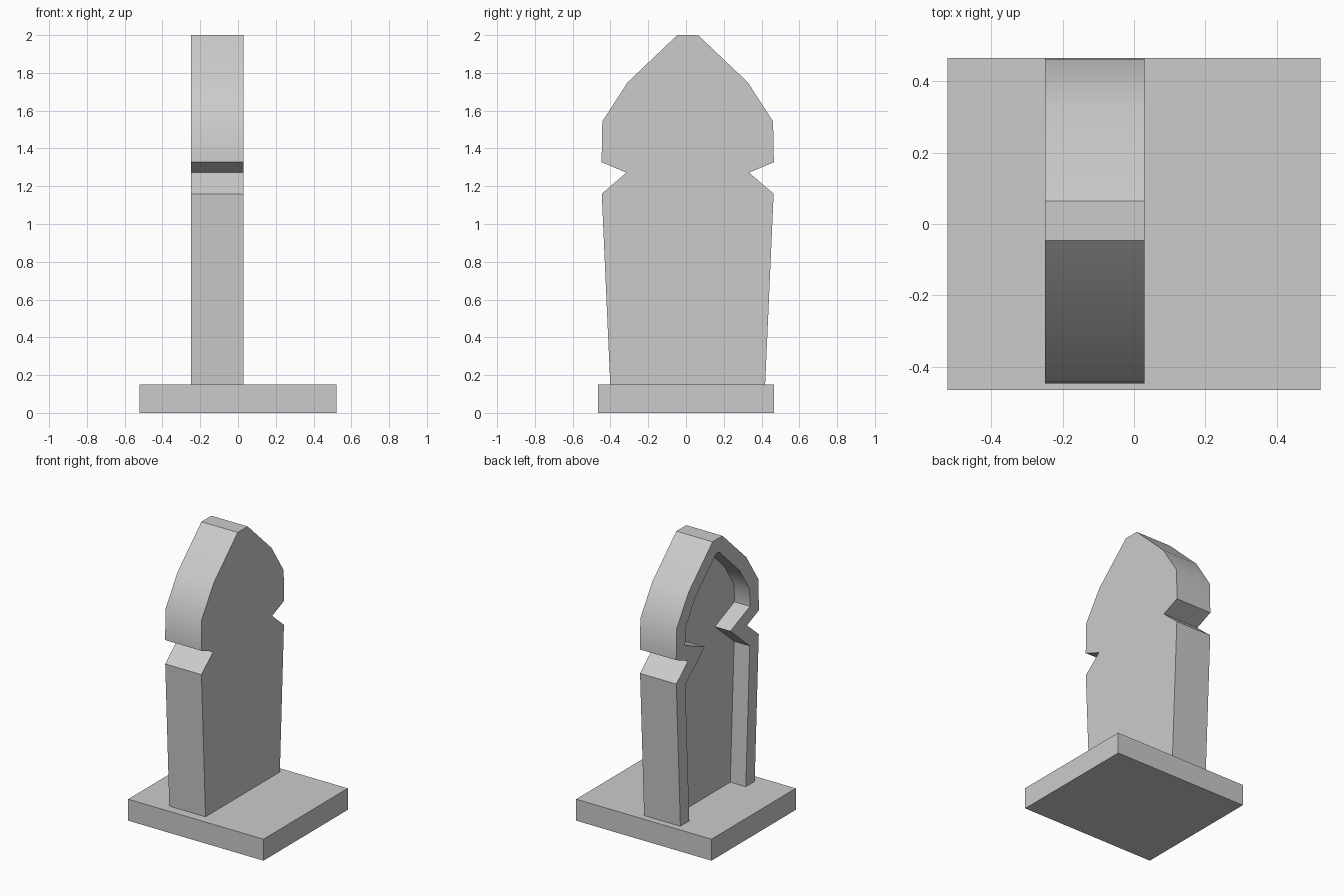
import bpy, bmesh, math
from mathutils import Vector

if "Cube" in bpy.data.objects:
    bpy.data.objects.remove(bpy.data.objects["Cube"])

X_OPEN, X_RECESS, X_BACK = -0.25, -0.13, 0.03
Y_MID, RIM = 0.009, 0.098

# half outline of the arch (distance from its middle, height), bottom to top
HALF = [(0.41, 0.15), (0.455, 1.16), (0.325, 1.272), (0.456, 1.327),
        (0.452, 1.543), (0.318, 1.75), (0.055, 2.0)]


def inset(path, d):
    """Mitred inset of an open, counter-clockwise path."""
    out = []
    for i, p in enumerate(path):
        normals = []
        for a, b in ((i - 1, i), (i, i + 1)):
            if a >= 0 and b < len(path):
                t = (path[b] - path[a]).normalized()
                normals.append(Vector((-t.y, t.x)))
        if len(normals) == 1:                     # ends slide along the base
            n = normals[0]
            out.append(p + Vector((d / n.x, 0)))
        else:
            m = (normals[0] + normals[1]).normalized()
            out.append(p + m * (d / m.dot(normals[0])))
    return out


def finish(bm, name, smooth=None):
    bmesh.ops.recalc_face_normals(bm, faces=bm.faces)
    mesh = bpy.data.meshes.new(name)
    bm.to_mesh(mesh)
    bm.free()
    obj = bpy.data.objects.new(name, mesh)
    bpy.context.collection.objects.link(obj)
    if smooth:
        bpy.ops.object.select_all(action='DESELECT')
        obj.select_set(True)
        bpy.context.view_layer.objects.active = obj
        bpy.ops.object.shade_smooth_by_angle(angle=math.radians(smooth))
    return obj


# base slab
bm = bmesh.new()
bmesh.ops.create_cube(bm, size=1)
bmesh.ops.scale(bm, vec=(1.045, 0.93, 0.15), verts=bm.verts)
bmesh.ops.translate(bm, vec=(0, 0, 0.075), verts=bm.verts)
finish(bm, "base_slab")

# arched niche: outer wall, rim, inner wall and back panel in one closed mesh
outer = [Vector(p) for p in HALF] + [Vector((-y, z)) for y, z in reversed(HALF)]
inner = inset(outer, RIM)
bm = bmesh.new()
loops = [[bm.verts.new((x, p.x + Y_MID, p.y)) for p in path]
         for x, path in ((X_BACK, outer), (X_OPEN, outer),
                         (X_OPEN, inner), (X_RECESS, inner))]
for a, b in zip(loops, loops[1:]):
    for i in range(len(a) - 1):
        bm.faces.new((a[i], a[i + 1], b[i + 1], b[i]))
bm.faces.new(loops[0])
bm.faces.new(loops[-1])
bm.faces.new([l[0] for l in loops] + [l[-1] for l in reversed(loops)])
finish(bm, "arched_niche", smooth=35)
